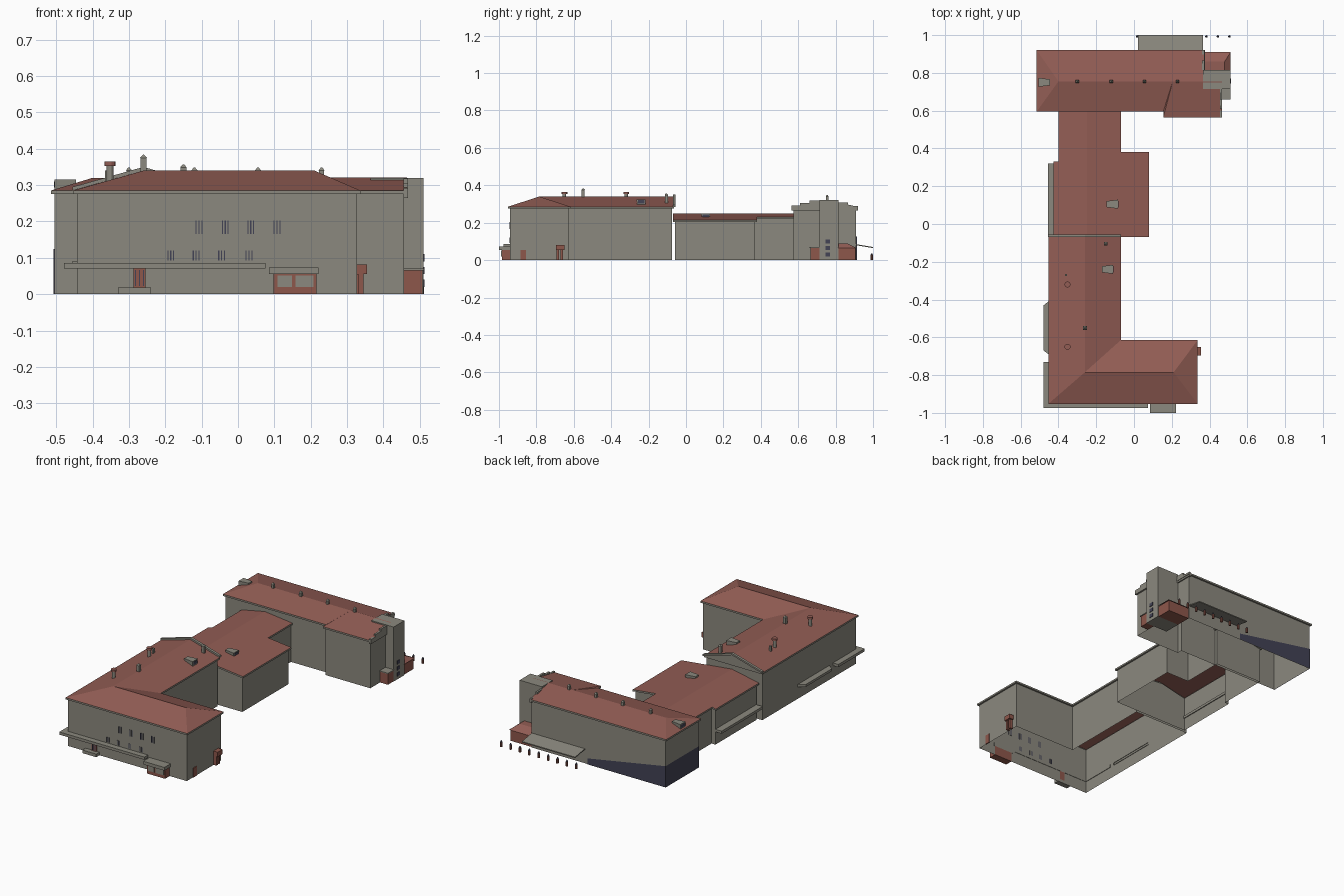
import bpy, bmesh, math
from mathutils import Matrix, Vector

if "Cube" in bpy.data.objects:
    bpy.data.objects.remove(bpy.data.objects["Cube"])


def mat(name, r, g, b):
    m = bpy.data.materials.new(name)
    m.diffuse_color = (r, g, b, 1)
    m.use_nodes = True
    m.node_tree.nodes["Principled BSDF"].inputs["Base Color"].default_value = m.diffuse_color
    return m


GREY = mat("grey_render", 0.26, 0.25, 0.21)
ROOF = mat("red_roof", 0.29, 0.11, 0.09)
BRICK = mat("brick", 0.27, 0.095, 0.07)
NAVY = mat("navy_glass", 0.055, 0.055, 0.09)


def mesh(name, verts, faces, m):
    me = bpy.data.meshes.new(name)
    me.from_pydata(verts, [], faces)
    me.materials.append(m)
    o = bpy.data.objects.new(name, me)
    bpy.context.collection.objects.link(o)
    return o


def box(name, x, y, z, m):
    v = [(a, b, c) for c in z for a, b in ((x[0], y[0]), (x[1], y[0]), (x[1], y[1]), (x[0], y[1]))]
    f = [(3, 2, 1, 0), (4, 5, 6, 7)] + [(i, (i + 1) % 4, (i + 1) % 4 + 4, i + 4) for i in range(4)]
    return mesh(name, v, f, m)


def cone(name, x, y, z, r0, r1, m, n=12):
    bm = bmesh.new()
    bmesh.ops.create_cone(bm, cap_ends=True, segments=n, radius1=r0, radius2=r1, depth=z[1] - z[0],
                          matrix=Matrix.Translation((x, y, (z[0] + z[1]) / 2)) @ Matrix.Rotation(math.pi / 4, 4, 'Z'))
    o = mesh(name, [], [], m)
    bm.to_mesh(o.data)
    bm.free()
    return o


def offset(poly, d):
    """Push a right-angled outline outwards (counter-clockwise order)."""
    out = []
    for i, p in enumerate(poly):
        p = Vector(p)
        e1 = (p - Vector(poly[i - 1])).normalized()
        e2 = (Vector(poly[(i + 1) % len(poly)]) - p).normalized()
        n1, n2 = Vector((e1.y, -e1.x)), Vector((e2.y, -e2.x))
        s = n1 if n1.dot(n2) > 0.9 else n1 + n2
        out.append(tuple(p + s * d))
    return out


def shell(name, wall, height, over=0.01, lip=0.01):
    """Open-bottomed walls with a projecting cornice; returns the eave points."""
    eave, n = offset(wall, over), len(wall)
    top = [(x, y, height(x, y)) for x, y in eave]
    v = [(x, y, 0) for x, y in wall]
    v += [(x, y, t[2] - lip) for (x, y), t in zip(wall, top)]
    v += [(x, y, z - lip) for x, y, z in top] + top
    f = [(k * n + i, k * n + (i + 1) % n, (k + 1) * n + (i + 1) % n, (k + 1) * n + i)
         for k in range(3) for i in range(n)]
    mesh(name, v, f, GREY)
    return top


# Front L-shaped wing: walls, hipped roof, rear gable
e = shell("front_wing_walls", [(-.443, -.942), (.327, -.942), (.327, -.625), (-.08, -.625),
                               (-.08, -.075), (-.443, -.075)], lambda x, y: .285)
v = e + [(-.26, -.065, .34), (-.26, -.785, .34), (.21, -.785, .34)]
mesh("front_wing_roof", v, [(0, 1, 8, 7), (1, 2, 8), (2, 3, 7, 8), (3, 4, 6, 7), (5, 0, 7, 6)], ROOF)
mesh("front_wing_gable", v, [(4, 5, 6)], GREY)
for s, x in ((1, -.455), (-1, -.07)):  # raised verge on the gable
    v = [(x, -.07, .285), (-.26, -.07, .34), (-.26, -.07, .35), (x, -.07, .295)]
    v += [(a, -.055, c) for a, b, c in v]
    mesh("gable_verge", v, [(0, 1, 2, 3), (7, 6, 5, 4), (3, 2, 6, 7), (4, 5, 1, 0), (0, 3, 7, 4)], GREY)

# Middle link block with a low ridge roof
e = shell("link_walls", [(-.415, -.06), (-.25, -.06), (.07, -.06), (.07, .37), (-.08, .37), (-.08, .62),
                         (-.25, .62), (-.39, .62), (-.39, .32), (-.415, .32)],
          lambda x, y: .25 - (.2 * (-.25 - x) if x < -.25 else .11 * (x + .25)))
mesh("link_roof", e, [(1, 2, 3, 4, 5, 6), (0, 1, 6, 7, 8, 9)], ROOF)

# Rear wing: walls, hipped roof, roof of the forward bay
shell("rear_wing_walls", [(-.505, .605), (.165, .605), (.165, .575), (.457, .575), (.457, .72),
                          (.365, .72), (.365, .91), (-.505, .91)], lambda x, y: .285)
v = [(-.515, .595, .285), (.37, .595, .285), (.37, .92, .285), (-.515, .92, .285),
     (-.40, .755, .32), (.37, .755, .32)]
mesh("rear_wing_roof", v, [(0, 1, 5, 4), (2, 3, 4, 5), (3, 0, 4)], ROOF)
mesh("rear_wing_gable", v, [(1, 2, 5)], GREY)
v = [(.155, .565, .285), (.465, .565, .285), (.465, .755, .321), (.205, .755, .321), (.155, .595, .285)]
mesh("bay_roof", v, [(0, 1, 2, 3), (0, 3, 4)], ROOF)

# Stepped parapets and stair tower
for x, a, b, z in ((.455, .565, .61, .292), (.455, .61, .66, .305), (.455, .66, .72, .318),
                   (.36, .815, .865, .308), (.36, .865, .92, .29)):
    box("stepped_parapet", (x, x + .012), (a, b), (.265, z), GREY)
box("stair_tower", (.365, .51), (.715, .815), (0, .32), GREY)
for z in (.02, .055, .09):
    box("tower_window", (.508, .513), (.745, .77), (z, z + .02), NAVY)

# Brick annexes beside the tower
box("south_annex", (.457, .508), (.665, .715), (0, .065), BRICK)
box("south_annex_roof", (.457, .512), (.66, .715), (.065, .07), GREY)
box("north_annex", (.365, .505), (.815, .905), (0, .065), BRICK)
v = [(.365, .812, .065), (.512, .812, .065), (.512, .91, .065), (.365, .91, .065),
     (.365, .812, .09), (.48, .812, .09), (.48, .86, .09), (.365, .86, .09)]
mesh("north_annex_roof", v, [(0, 1, 5, 4), (1, 2, 6, 5), (2, 3, 7, 6), (4, 5, 6, 7)], ROOF)

# Rear canopy and row of bollards
v = [(.02, .91, .085), (.365, .91, .085), (.365, 1, .07), (.02, 1, .07)]
v += [(x, y, z - .006) for x, y, z in v]
mesh("rear_canopy", v, [(3, 2, 1, 0), (4, 5, 6, 7), (3, 7, 6, 2), (0, 3, 7, 4), (1, 2, 6, 5)], GREY)
for i in range(9):
    x = .505 - i * .061
    cone("bollard", x, .993, (0, .026), .007, .007, BRICK, 8)
    cone("bollard_cap", x, .993, (.026, .036), .007, .002, NAVY, 8)

# Dark glazed base of the rear wing, its top falling along the back
v = [(-.508, .914, 0), (0, .914, 0), (0, .914, .035), (-.508, .914, .125),
     (-.508, .603, 0), (-.508, .603, .125)]
mesh("dark_base", v, [(1, 0, 3, 2), (0, 4, 5, 3)], NAVY)

# Canopies along the front and left walls
box("front_canopy", (-.478, .075), (-.975, -.94), (.07, .086), GREY)
box("left_front_canopy", (-.478, -.44), (-.975, -.73), (.07, .086), GREY)
v = [(-.44, -.70, .07), (-.478, -.67, .07), (-.478, -.43, .07), (-.44, -.40, .07)]
v += [(x, y, .084) for x, y, z in v]
mesh("left_canopy", v, [(0, 1, 2, 3), (7, 6, 5, 4), (0, 4, 5, 1), (1, 5, 6, 2), (2, 6, 7, 3)], GREY)
box("link_canopy", (-.456, -.41), (-.06, .32), (.075, .09), GREY)

# Front brick porch with side posts, counter and flat roof
box("porch_roof", (.085, .222), (-1, -.94), (.055, .074), GREY)
box("porch_body", (.098, .216), (-.985, -.94), (0, .055), BRICK)
for a, b in ((.108, .148), (.158, .208)):
    box("porch_panel", (a, b), (-.989, -.984), (.02, .052), GREY)

# Front door and steps
box("front_door", (-.287, -.255), (-.947, -.94), (.018, .07), BRICK)
for x in (-.282, -.271, -.26):
    box("door_glass", (x - .002, x + .002), (-.949, -.945), (.022, .066), NAVY)
box("front_steps", (-.33, -.24), (-.972, -.94), (0, .018), GREY)

# Front windows as narrow glazed strips
for xs, z0, z1 in (((-.107, -.035, .035, .107), .165, .203), ((-.185, -.115, -.045, .03), .092, .12)):
    for x in xs:
        for d in (-.008, 0, .008):
            box("window_strip", (x + d - .0015, x + d + .0015), (-.944, -.941), (z0, z1), NAVY)

# Right-hand entrances of the front wing
box("side_hood", (.325, .355), (-.695, -.65), (.055, .082), BRICK)
for y in (-.686, -.664):
    box("side_hood_post", (.325, .345), (y - .006, y + .006), (0, .055), BRICK)
box("side_door", (.325, .331), (-.885, -.855), (0, .055), BRICK)

# Square chimneys with pyramid caps
for x, y, z, w in ((-.3, .755, .34, .007), (-.12, .755, .34, .007), (.055, .755, .34, .007),
                   (.23, .755, .34, .007), (-.26, -.55, .375, .008), (-.15, -.105, .348, .008)):
    box("chimney", (x - w, x + w), (y - w, y + w), (.3, z), GREY)
    cone("chimney_cap", x, y, (z, z + .009), w * 1.75, .002, GREY, 4)
box("small_vent", (-.366, -.354), (-.276, -.264), (.3, .34), GREY)

# Round flues with wide red tops
for y in (-.32, -.65):
    cone("flue", -.352, y, (.3, .353), .01, .01, GREY)
    cone("flue_top", -.352, y, (.353, .365), .016, .016, ROOF)

# Roof dormers: wedge bodies, wide at the outward face
for x, y, z, d in ((-.115, .105, .25, 1), (-.14, -.24, .325, 1), (-.475, .75, .315, -1)):
    f, b, zl = x + .03 * d, x - .03 * d, z - .035
    v = [(f, y - .022, zl), (f, y + .022, zl), (f, y + .024, z), (f, y - .024, z),
         (b, y - .016, z - .01), (b, y + .016, z - .01), (b, y + .016, z), (b, y - .016, z)]
    mesh("dormer", v, [(3, 2, 6, 7), (0, 3, 7, 4), (1, 5, 6, 2), (0, 1, 2, 3), (4, 7, 6, 5)], GREY)
    box("dormer_window", (f - .001, f + .002), (y - .017, y + .017), (z - .022, z - .005), NAVY)

# Make all face directions consistent
for o in bpy.data.objects:
    bm = bmesh.new()
    bm.from_mesh(o.data)
    if len(bm.faces) > 5:
        bmesh.ops.recalc_face_normals(bm, faces=bm.faces)
    bm.to_mesh(o.data)
    bm.free()
